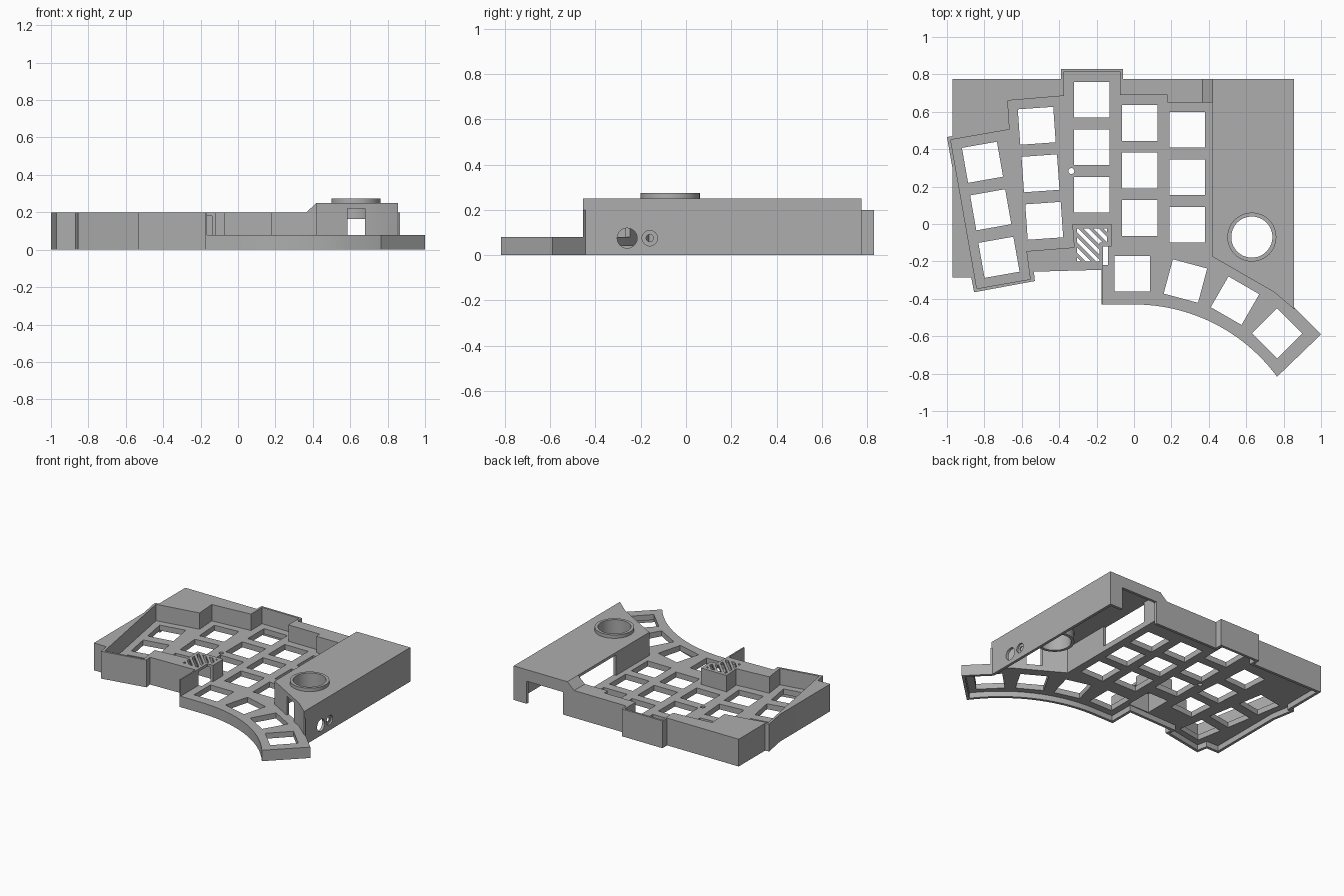
import bpy, bmesh, math
from mathutils import Vector, Matrix

cube = bpy.data.objects.get("Cube")
if cube:
    bpy.data.objects.remove(cube, do_unlink=True)

grey = bpy.data.materials.new("mid grey plastic")
grey.use_nodes = True
COLOUR = (0.42, 0.42, 0.42, 1)
grey.diffuse_color = COLOUR
grey.node_tree.nodes["Principled BSDF"].inputs["Base Color"].default_value = COLOUR


def add_prism(bm, points, low, high, matrix=Matrix()):
    """Closed prism over a flat outline, extruded from low to high."""
    face = bm.faces.new([bm.verts.new(matrix @ Vector((x, y, low))) for x, y in points])
    out = bmesh.ops.extrude_face_region(bm, geom=[face])
    verts = [g for g in out["geom"] if isinstance(g, bmesh.types.BMVert)]
    shift = matrix.to_3x3() @ Vector((0, 0, high - low))
    bmesh.ops.translate(bm, verts=verts, vec=shift)


def make(name, *prisms):
    bm = bmesh.new()
    for prism in prisms:
        add_prism(bm, *prism)
    bmesh.ops.recalc_face_normals(bm, faces=bm.faces)
    mesh = bpy.data.meshes.new(name)
    bm.to_mesh(mesh)
    bm.free()
    mesh.materials.append(grey)
    obj = bpy.data.objects.new(name, mesh)
    bpy.context.collection.objects.link(obj)
    return obj


def combine(target, tool, operation):
    """Apply a boolean and discard the tool."""
    tool.hide_render = True
    mod = target.modifiers.new(tool.name, 'BOOLEAN')
    mod.operation, mod.object, mod.solver = operation, tool, 'EXACT'
    bpy.context.view_layer.objects.active = target
    bpy.ops.object.modifier_apply(modifier=mod.name)
    bpy.data.objects.remove(tool, do_unlink=True)


def rect(x0, x1, y0, y1):
    return [(x0, y0), (x1, y0), (x1, y1), (x0, y1)]


def circle(x, y, r, n=48):
    return [(x + r * math.cos(math.tau * i / n), y + r * math.sin(math.tau * i / n))
            for i in range(n)]


def inset(points, d):
    """Move every side of a clockwise outline inwards by d."""
    result = []
    for i, p in enumerate(points):
        p = Vector(p)
        a = (p - Vector(points[i - 1])).normalized()
        b = (Vector(points[(i + 1) % len(points)]) - p).normalized()
        na, nb = Vector((a.y, -a.x)), Vector((b.y, -b.x))
        result.append(tuple(p + (na + nb) * d / (1 + na.dot(nb))))
    return result


PLATE, RIM, BOX = 0.08, 0.2, 0.25
WALL = 0.02

# Outline, clockwise, with the curved front edge of the thumb cluster
arc = [(0.95 * math.sin(t), -1.38 + 0.95 * math.cos(t))
       for t in [0.936 * i / 24 for i in range(24, -1, -1)]]
outline = [(-0.97, 0.775), (-0.39, 0.775), (-0.39, 0.83), (-0.06, 0.83), (-0.06, 0.775),
           (0.855, 0.775), (0.855, -0.445), (1.0, -0.59)] + arc + [
           (-0.175, -0.43), (-0.175, -0.245), (-0.535, -0.255), (-0.53, -0.305),
           (-0.855, -0.365), (-0.87, -0.285), (-0.97, -0.285), (-0.97, 0.295),
           (-1.0, 0.465), (-0.97, 0.47)]

# Sunken area that holds the keys, open towards the thumb cluster
well = [(-0.98, 0.45), (-0.665, 0.505), (-0.675, 0.66), (-0.375, 0.685), (-0.375, 0.815),
        (-0.075, 0.815), (-0.075, 0.69), (0.18, 0.69), (0.18, 0.65), (0.42, 0.65),
        (0.42, -0.175), (0.75, -0.365), (0.855, -0.455), (1.1, -0.455), (1.1, -1),
        (-0.165, -1), (-0.165, -0.12), (-0.12, -0.12), (-0.12, 0), (-0.33, 0),
        (-0.32, -0.125), (-0.575, -0.145), (-0.555, -0.295), (-0.84, -0.345)]

box = [(0.42, 0.775), (0.855, 0.775), (0.855, -0.455), (0.75, -0.365), (0.42, -0.175)]

case = make("keyboard_case", (outline, 0, RIM))
combine(case, make("well_cutter", (well, PLATE, 0.4)), 'DIFFERENCE')

# Raised electronics box and its sloped shoulder
combine(case, make("electronics_box", (box, 0.06, BOX)), 'UNION')
upright = Matrix.Rotation(math.pi / 2, 4, 'X')
shoulder = [(0.36, 0.15), (0.43, 0.15), (0.43, BOX), (0.42, BOX), (0.365, RIM), (0.36, RIM)]
combine(case, make("shoulder", (shoulder, -0.775, -0.65, upright)), 'UNION')

# Hollow underside
combine(case, make("underside_cutter", (inset(outline, WALL), -0.1, 0.04)), 'DIFFERENCE')
combine(case, make("box_cutter", (inset(box, WALL), -0.1, BOX - WALL)), 'DIFFERENCE')
combine(case, make("vent_cutter", (rect(-0.31, -0.14, -0.22, -0.02), -0.1, RIM - WALL)),
        'DIFFERENCE')

# Openings in the box: towards the keys, at the back, at the front
combine(case, make("side_opening", (rect(0.35, 0.5, 0.21, 0.63), PLATE, BOX - WALL)),
        'DIFFERENCE')
combine(case, make("back_opening", (rect(0.455, 0.75, 0.7, 0.9), -0.1, 0.165)), 'DIFFERENCE')
combine(case, make("front_opening", (rect(0.585, 0.68, -0.45, -0.21), PLATE, 0.22)),
        'DIFFERENCE')

# Round sockets in the right wall
sideways = Matrix(((0, 0, 1, 0), (1, 0, 0, 0), (0, 1, 0, 0), (0, 0, 0, 1)))
for y, r, depth in [(-0.26, 0.044, 0.1), (-0.16, 0.034, 0.012), (-0.16, 0.016, 0.1)]:
    socket = make("socket_cutter", (circle(y, 0.075, r), 0.855 - depth, 0.9, sideways))
    combine(case, socket, 'DIFFERENCE')

# Dial ring
combine(case, make("dial_ring", (circle(0.63, -0.07, 0.131), 0.165, 0.275)), 'UNION')
combine(case, make("dial_cutter", (circle(0.63, -0.07, 0.11), 0.1, 0.4)), 'DIFFERENCE')

# Key holes: x, y of the top key, turn in degrees, step in x, number of keys
columns = [(-0.81, 0.33, 10, 0.044, 3), (-0.52, 0.525, 4, 0.02, 3), (-0.225, 0.665, 0, 0, 3),
           (0.03, 0.54, 0, 0, 3), (0.285, 0.505, 0, 0, 3),
           (-0.01, -0.265, 0, 0, 1), (0.275, -0.305, -15, 0, 1),
           (0.54, -0.41, -30, 0, 1), (0.765, -0.585, -45, 0, 1)]
KEY = 0.095
holes = []
for x, y, turn, step, count in columns:
    for i in range(count):
        place = (Matrix.Translation((x + step * i, y - 0.254 * i, 0))
                 @ Matrix.Rotation(math.radians(turn), 4, 'Z'))
        holes.append((rect(-KEY, KEY, -KEY, KEY), -0.1, 0.15, place))
holes.append((circle(-0.335, 0.283, 0.016, 24), -0.1, 0.15))
combine(case, make("key_cutter", *holes), 'DIFFERENCE')

# Diagonal vent slots
slots = []
for i in range(-3, 4):
    place = (Matrix.Translation((-0.225 + 0.027 * i, -0.11 + 0.027 * i, 0))
             @ Matrix.Rotation(math.radians(-45), 4, 'Z'))
    slots.append((rect(-0.2, 0.2, -0.01, 0.01), 0.17, 0.3, place))
vents = make("vent_slots", *slots)
area = [(-0.305, -0.2), (-0.185, -0.2), (-0.185, -0.1), (-0.145, -0.1),
        (-0.145, -0.025), (-0.305, -0.025)]
combine(vents, make("vent_area", (area, 0.1, 0.4)), 'INTERSECT')
combine(case, vents, 'DIFFERENCE')

# Smooth curves, sharp edges
bpy.ops.object.select_all(action='DESELECT')
case.select_set(True)
bpy.context.view_layer.objects.active = case
bpy.ops.object.shade_smooth_by_angle(angle=math.radians(25))
